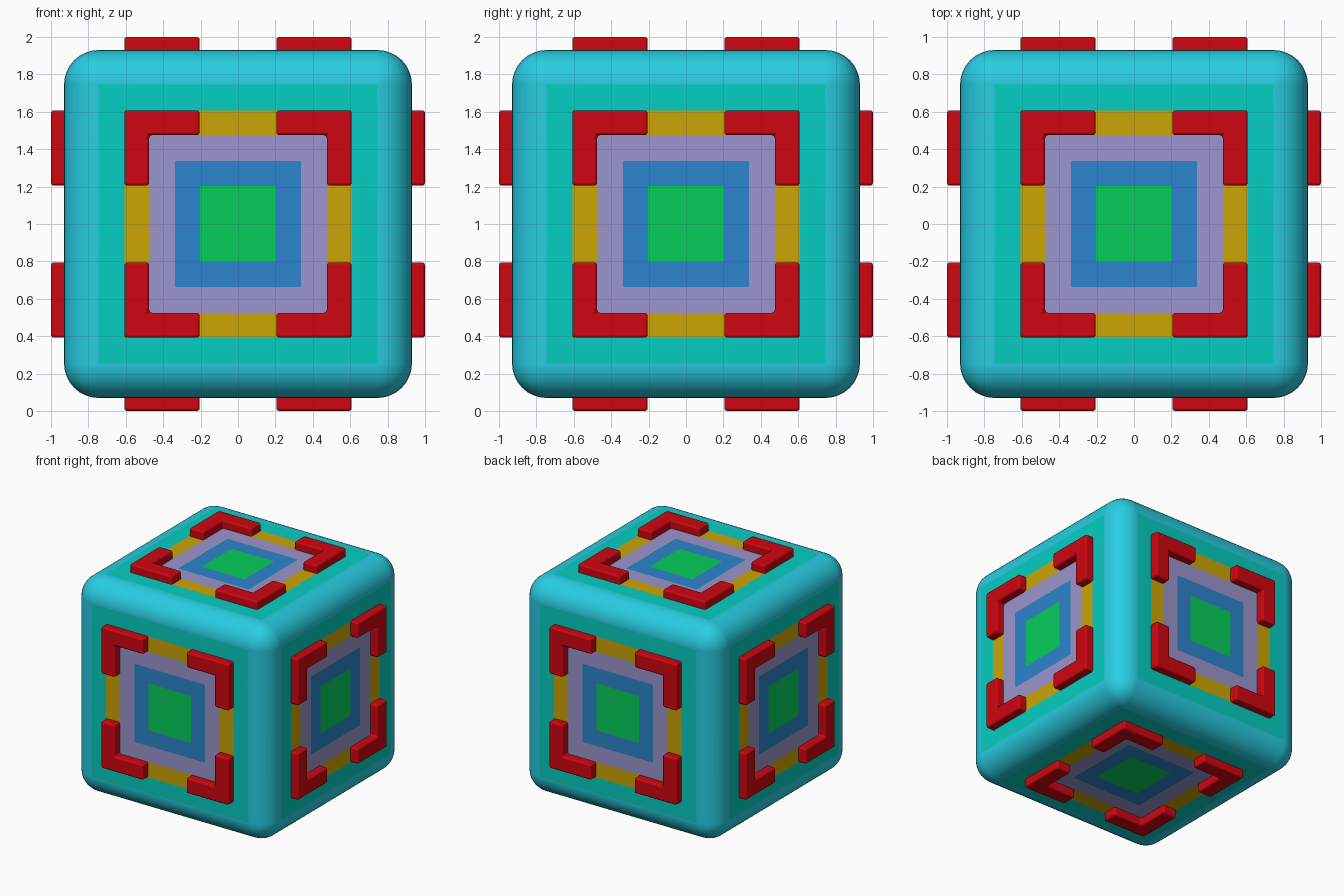
import bpy, bmesh
from mathutils import Vector

if "Cube" in bpy.data.objects:
    bpy.data.objects.remove(bpy.data.objects["Cube"])

H = 0.93                  # half width of the cube
CENTRE = Vector((0, 0, 1))


def material(name, rgb):
    # screen colour (0-255) to linear
    m = bpy.data.materials.new(name)
    m.diffuse_color = [(c / 255) ** 2.2 for c in rgb] + [1]
    m.use_nodes = True
    m.node_tree.nodes["Principled BSDF"].inputs["Base Color"].default_value = m.diffuse_color
    return m


def make_object(name, bm, mats):
    bmesh.ops.recalc_face_normals(bm, faces=bm.faces)
    mesh = bpy.data.meshes.new(name)
    bm.to_mesh(mesh)
    bm.free()
    for m in mats:
        mesh.materials.append(m)
    ob = bpy.data.objects.new(name, mesh)
    bpy.context.collection.objects.link(ob)
    ob.location = CENTRE
    return ob


rim = material("rim_cyan", (44, 204, 224))
panels = [material("panel_teal", (14, 205, 192)),
          material("panel_gold", (203, 163, 14)),
          material("panel_lavender", (154, 148, 203)),
          material("panel_blue", (48, 132, 204)),
          material("panel_green", (14, 204, 92))]
red = material("bracket_red", (206, 14, 24))

# Rounded cube body; each flat side is inset into nested coloured squares
bm = bmesh.new()
bmesh.ops.create_cube(bm, size=2 * H)
bmesh.ops.bevel(bm, geom=bm.edges[:], offset=0.185, segments=8,
                profile=0.5, affect='EDGES')
for f in bm.faces:
    f.smooth = True
sides = [f for f in bm.faces if f.calc_area() > 1]
half_sizes = [0.745, 0.606, 0.475, 0.336, 0.203]
for i, half in enumerate(half_sizes):
    if i:
        bmesh.ops.inset_individual(bm, faces=sides, use_even_offset=True,
                                   thickness=half_sizes[i - 1] - half)
    for f in sides:
        f.material_index = i + 1
body = make_object("cube_body", bm, [rim] + panels)
wn = body.modifiers.new("flat_sides", 'WEIGHTED_NORMAL')
wn.keep_sharp = True

# Four L-shaped corner brackets for one side, facing +z
bm = bmesh.new()
a, b, c = 0.608, 0.475, 0.205   # outer edge, inner edge, arm end
profile = [(a, a), (c, a), (c, b), (b, b), (b, c), (a, c)]
for sx in (1, -1):
    for sy in (1, -1):
        face = bm.faces.new([bm.verts.new((sx * x, sy * y, H - 0.03))
                             for x, y in profile])
        top = bmesh.ops.extrude_face_region(bm, geom=[face])["geom"]
        bmesh.ops.translate(bm, vec=(0, 0, 1.03 - H),
                            verts=[v for v in top
                                   if isinstance(v, bmesh.types.BMVert)])
first = make_object("brackets_top", bm, [red])
bevel = first.modifiers.new("soft_edges", 'BEVEL')
bevel.width = 0.016
bevel.segments = 3

# The same brackets on the other five sides
directions = {"bottom": (0, 0, -1), "front": (0, -1, 0), "back": (0, 1, 0),
              "right": (1, 0, 0), "left": (-1, 0, 0)}
for name, d in directions.items():
    ob = first.copy()
    ob.name = "brackets_" + name
    ob.rotation_euler = Vector(d).to_track_quat('Z', 'Y').to_euler()
    bpy.context.collection.objects.link(ob)

# Smooth shading on the bracket bevels
bpy.ops.object.select_all(action='DESELECT')
first.select_set(True)
bpy.context.view_layer.objects.active = first
for p in first.data.polygons:
    p.use_smooth = True
for ob in bpy.context.collection.objects:
    if ob.name.startswith("brackets_"):
        ob.modifiers["soft_edges"].harden_normals = True
